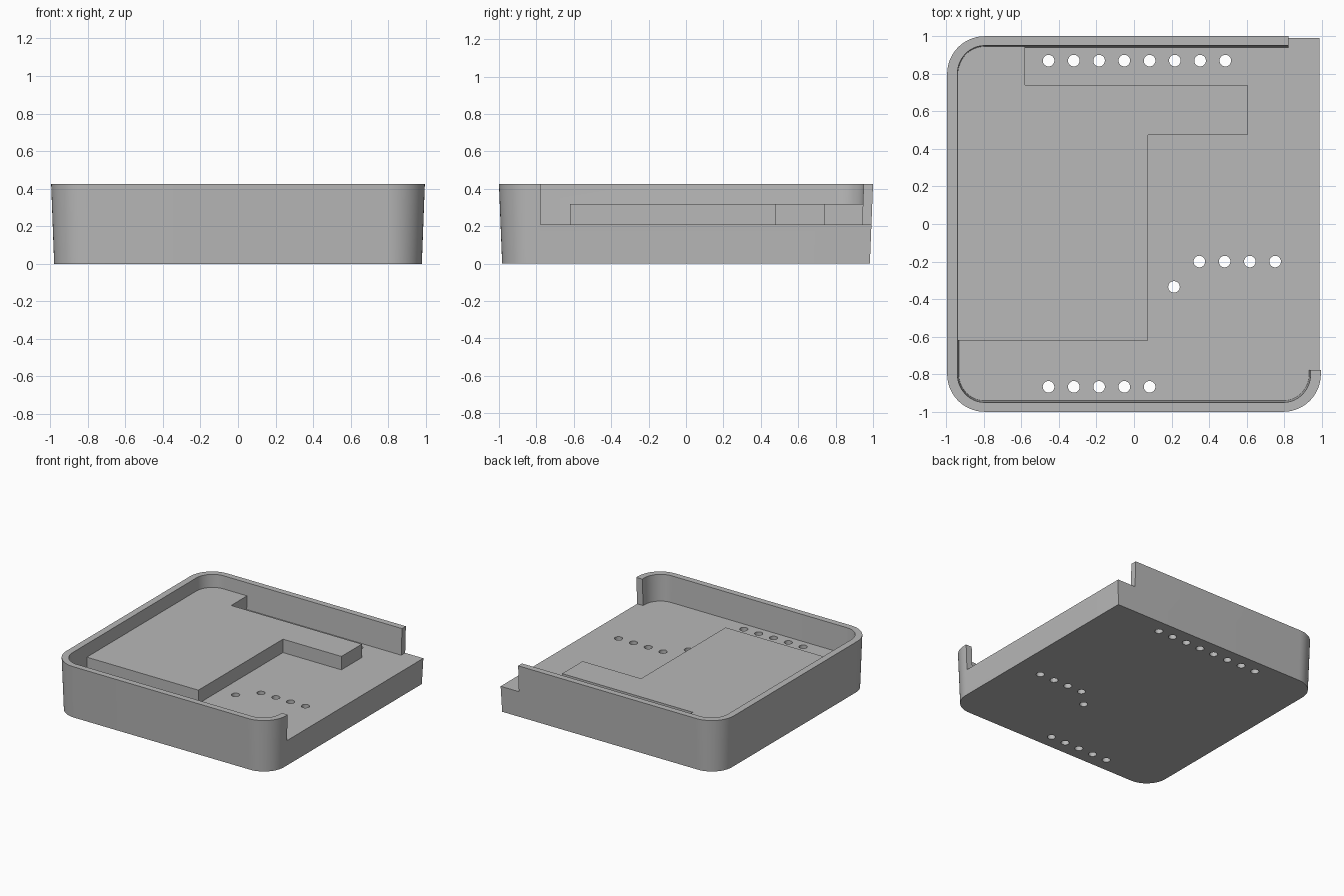
import bpy, bmesh
from math import cos, sin, radians

if "Cube" in bpy.data.objects:
    bpy.data.objects.remove(bpy.data.objects["Cube"], do_unlink=True)

CX, CY = 0.795, 0.80      # corner arc centres
FLOOR, LEDGE, RIM = 0.21, 0.32, 0.425

grey = bpy.data.materials.new("plain grey")
grey.use_nodes = True
grey.diffuse_color = (0.48, 0.48, 0.48, 1)
grey.node_tree.nodes["Principled BSDF"].inputs["Base Color"].default_value = (0.48, 0.48, 0.48, 1)


def corner(sx, sy, hx, hy, start, steps=14):
    """Quarter-round corner of an outline with half sizes hx, hy."""
    angles = [radians(start + 90 * i / steps) for i in range(steps + 1)]
    return [(sx * CX + (hx - CX) * cos(a), sy * CY + (hy - CY) * sin(a)) for a in angles]


def rounded_side(hx, hy):
    """Back left, front left and front right corners, in order."""
    return (corner(-1, 1, hx, hy, 90) + corner(-1, -1, hx, hy, 180)
            + corner(1, -1, hx, hy, 270))


def shell_outline(hx, hy):
    return [(hx, hy)] + rounded_side(hx, hy)


def cavity_outline(hx, hy):
    back_end, right_end, out = 0.822, -0.777, 1.2
    return ([(back_end, hy)] + rounded_side(hx, hy)
            + [(hx, right_end), (out, right_end), (out, out), (back_end, out)])


def loft(bm, lower, upper, z0, z1):
    """Closed solid between two matching outlines."""
    a = [bm.verts.new((x, y, z0)) for x, y in lower]
    b = [bm.verts.new((x, y, z1)) for x, y in upper]
    bm.faces.new(a[::-1])
    bm.faces.new(b)
    for i in range(len(a)):
        j = (i + 1) % len(a)
        bm.faces.new((a[i], a[j], b[j], b[i]))


def make(name, solids):
    bm = bmesh.new()
    for solid in solids:
        loft(bm, *solid)
    bmesh.ops.recalc_face_normals(bm, faces=bm.faces)
    mesh = bpy.data.meshes.new(name)
    bm.to_mesh(mesh)
    bm.free()
    obj = bpy.data.objects.new(name, mesh)
    bpy.context.collection.objects.link(obj)
    mesh.materials.append(grey)
    return obj


def combine(target, tool, operation):
    mod = target.modifiers.new(tool.name, "BOOLEAN")
    mod.operation, mod.solver, mod.object = operation, "EXACT", tool
    bpy.context.view_layer.objects.active = target
    bpy.ops.object.modifier_apply(modifier=mod.name)
    bpy.data.objects.remove(tool, do_unlink=True)


# Tapered outer body with one square corner
tray = make("tray", [(shell_outline(0.979, 0.983), shell_outline(0.995, 1.0), 0, RIM)])

# Cavity, open at the back right
cavity = make("cavity_cutter", [(cavity_outline(0.933, 0.941), cavity_outline(0.943, 0.953), FLOOR, 0.5)])
combine(tray, cavity, "DIFFERENCE")

# Raised platform running into the left and back walls
plan = ([(-0.58, 0.965)] + corner(-1, 1, 0.96, 0.965, 90)
        + [(-0.96, -0.62), (0.075, -0.62), (0.075, 0.475), (0.605, 0.475),
           (0.605, 0.74), (-0.58, 0.74)])
combine(tray, make("platform", [(plan, plan, 0.1, LEDGE)]), "UNION")

# Round holes through the floor
pitch, radius = 0.1345, 0.031
spots = [(-0.455 + pitch * i, 0.87) for i in range(8)]
spots += [(-0.455 + pitch * i, -0.867) for i in range(5)]
spots += [(0.348 + pitch * i, -0.2) for i in range(4)] + [(0.213, -0.335)]
rings = [[(x + radius * cos(radians(a)), y + radius * sin(radians(a))) for a in range(0, 360, 15)]
         for x, y in spots]
combine(tray, make("hole_cutter", [(r, r, -0.1, 0.28) for r in rings]), "DIFFERENCE")

# Soft shading on the rounded corners only
tray.data.materials.clear()
tray.data.materials.append(grey)
bpy.ops.object.select_all(action="DESELECT")
tray.select_set(True)
bpy.context.view_layer.objects.active = tray
bpy.ops.object.shade_smooth_by_angle(angle=radians(30))
